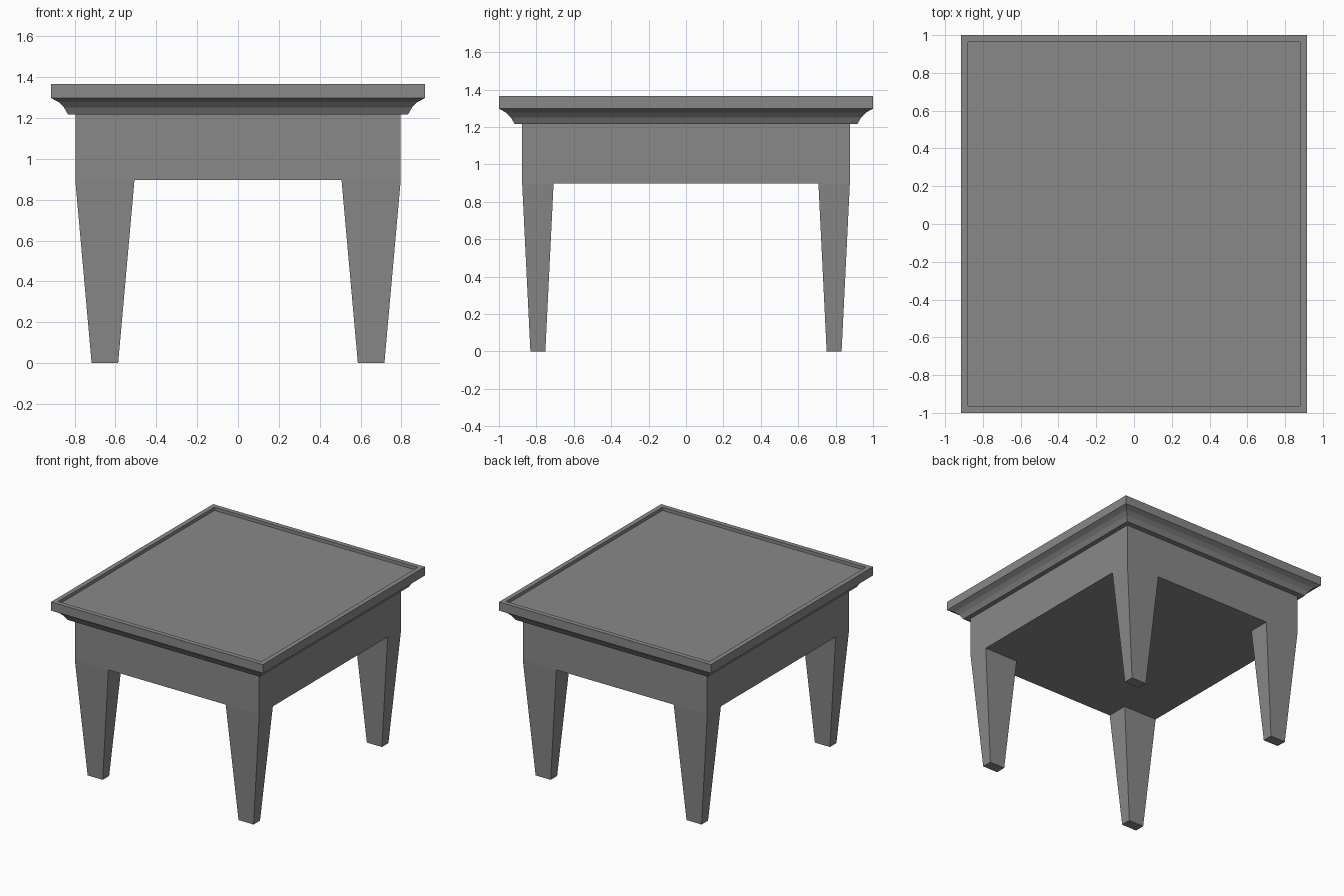
import bpy
import bmesh

default = bpy.data.objects.get("Cube")
if default:
    bpy.data.objects.remove(default, do_unlink=True)

GREY = (0.25, 0.25, 0.25, 1.0)
mat = bpy.data.materials.new("plain grey")
mat.use_nodes = True
mat.diffuse_color = GREY
mat.node_tree.nodes["Principled BSDF"].inputs["Base Color"].default_value = GREY


def stack(name, rings):
    """Closed solid through rectangles (x0, x1, y0, y1, z)."""
    bm = bmesh.new()
    loops = [[bm.verts.new((x, y, z)) for x, y in ((x0, y0), (x1, y0), (x1, y1), (x0, y1))]
             for x0, x1, y0, y1, z in rings]
    for a, b in zip(loops, loops[1:]):
        for i in range(4):
            j = (i + 1) % 4
            bm.faces.new((a[i], a[j], b[j], b[i]))
    bm.faces.new(loops[0][::-1])
    bm.faces.new(loops[-1])
    bmesh.ops.recalc_face_normals(bm, faces=bm.faces)
    mesh = bpy.data.meshes.new(name)
    bm.to_mesh(mesh)
    bm.free()
    mesh.materials.append(mat)
    obj = bpy.data.objects.new(name, mesh)
    bpy.context.collection.objects.link(obj)
    return obj


def centred(half_x, half_y, z):
    return (-half_x, half_x, -half_y, half_y, z)


TOP_X, TOP_Y = 0.915, 1.0
APRON_X, APRON_Y = 0.797, 0.876
APRON_Z, MOULD_Z = 0.897, 1.217

# Table top: cove moulding, square edge, thin rim and recessed panel
profile = [(0.083, MOULD_Z), (0.063, 1.252), (0.037, 1.278), (0.0, 1.298),
           (0.0, 1.366), (0.037, 1.366), (0.037, 1.341)]
stack("table_top", [centred(TOP_X - inset, TOP_Y - inset, z) for inset, z in profile])

# Solid apron block
stack("apron", [centred(APRON_X, APRON_Y, z) for z in (APRON_Z, MOULD_Z)])

# Four tapered legs
for side, sx in (("left", 1), ("right", -1)):
    for end, sy in (("front", -1), ("back", 1)):
        stack(f"{end}_{side}_leg", [
            (sx * 0.587, sx * 0.717, sy * 0.752, sy * 0.832, 0.0),
            (sx * 0.507, sx * APRON_X, sy * 0.708, sy * APRON_Y, APRON_Z)])
